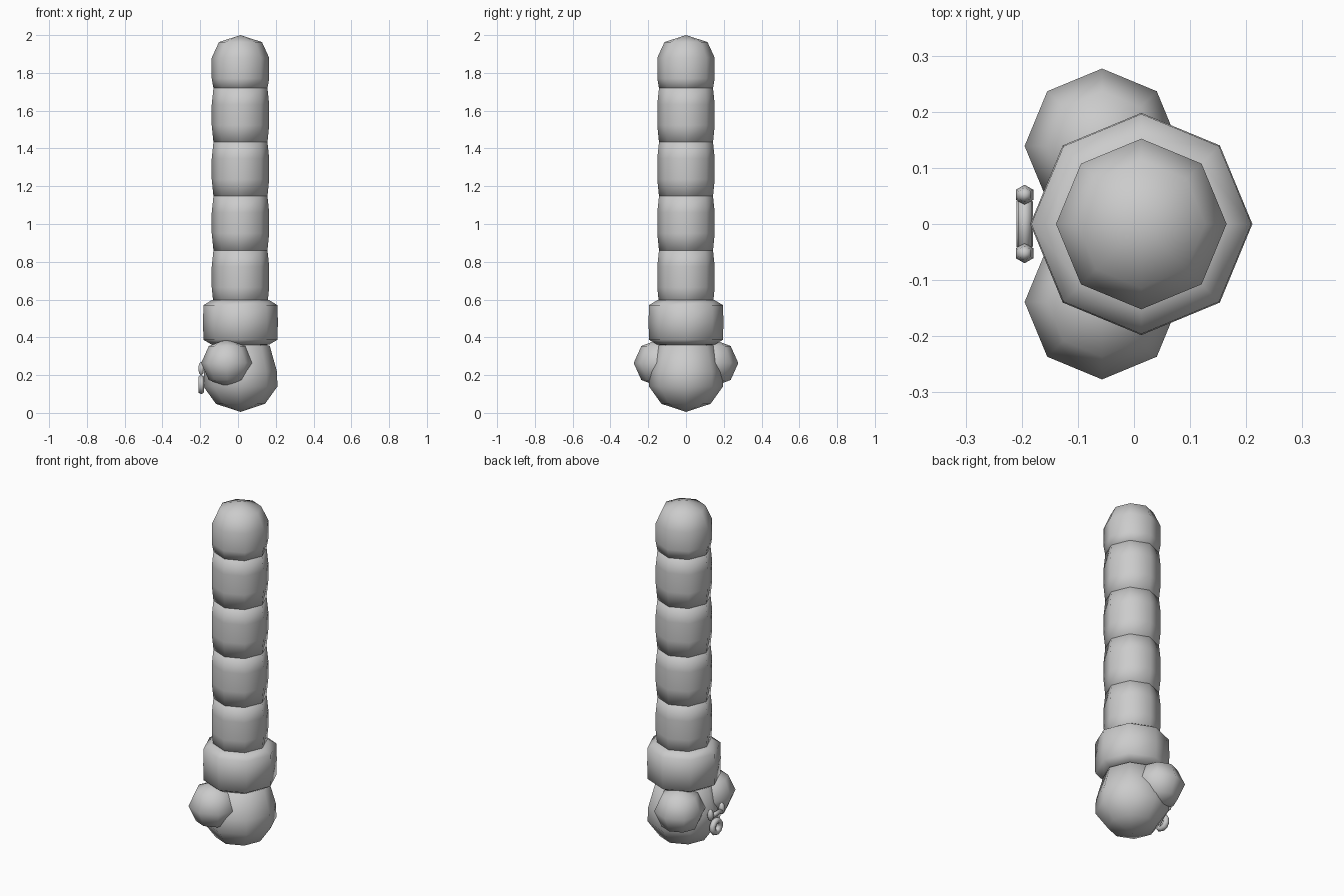
import bpy
import bmesh
from math import cos, sin, pi, radians
from mathutils import Matrix

cube = bpy.data.objects.get("Cube")
if cube:
    bpy.data.objects.remove(cube, do_unlink=True)

grey = bpy.data.materials.new("plain grey")
grey.use_nodes = True
GREY = (0.6, 0.6, 0.6, 1)
grey.diffuse_color = GREY
grey.node_tree.nodes["Principled BSDF"].inputs["Base Color"].default_value = GREY

AXIS_X = 0.013


def finish(name, bm):
    bmesh.ops.recalc_face_normals(bm, faces=bm.faces)
    mesh = bpy.data.meshes.new(name)
    bm.to_mesh(mesh)
    bm.free()
    mesh.materials.append(grey)
    mesh.shade_smooth()
    obj = bpy.data.objects.new(name, mesh)
    bpy.context.collection.objects.link(obj)
    return obj


def lathe(name, profile, sides=8):
    """Turn (radius, z) points, bottom to top, around the body axis."""
    bm = bmesh.new()
    rings = []
    for r, z in profile:
        count = sides if r else 1
        rings.append([bm.verts.new((AXIS_X + r * cos(2 * pi * i / sides),
                                    r * sin(2 * pi * i / sides), z))
                      for i in range(count)])
    for low, high in zip(rings, rings[1:]):
        for i in range(sides):
            j = (i + 1) % sides
            corners = [low[i % len(low)], low[j % len(low)],
                       high[j % len(high)], high[i % len(high)]]
            bm.faces.new(list(dict.fromkeys(corners)))
    return finish(name, bm)


def ball(name, place, size, segments=8, rings=4):
    bm = bmesh.new()
    bmesh.ops.create_uvsphere(bm, u_segments=segments, v_segments=rings, radius=1,
                              matrix=Matrix.Translation(place) @ Matrix.Diagonal((*size, 1)))
    return finish(name, bm)


# Head: a low, rounded ball
lathe("head", [(0, 0.005), (0.13, 0.048), (0.196, 0.14), (0.193, 0.22),
               (0.155, 0.355), (0, 0.40)])

# Collar around the neck
lathe("collar", [(0, 0.34), (0.153, 0.362), (0.196, 0.387), (0.198, 0.48),
                 (0.196, 0.57), (0.152, 0.597), (0, 0.61)])

# Long body: overlapping barrel segments, then a domed end
PITCH = 0.286
for i in range(4):
    base = 0.575 + i * PITCH
    lathe(f"body_segment_{i + 1}", [(0, base - 0.02), (0.143, base), (0.152, base + 0.09),
                                    (0.152, base + 0.20), (0.143, base + PITCH),
                                    (0, base + PITCH + 0.02)])
lathe("body_end", [(0, 1.70), (0.143, 1.719), (0.152, 1.77), (0.152, 1.88),
                   (0.114, 1.963), (0, 2.0)])

# Eyes, one on each side of the face
for side, y in (("front", -0.139), ("back", 0.139)):
    ball(f"{side}_eye", (-0.057, y, 0.264), (0.138, 0.138, 0.127))

# Face bar with a knob at each end
FACE_X = -0.195
bm = bmesh.new()
bmesh.ops.create_cone(bm, cap_ends=True, segments=6, radius1=0.014, radius2=0.014, depth=0.1,
                      matrix=Matrix.Translation((FACE_X, 0, 0.225))
                      @ Matrix.Rotation(radians(90), 4, "X"))
finish("face_bar", bm)
for side, y in (("front", -0.052), ("back", 0.052)):
    ball(f"{side}_bar_knob", (FACE_X, y, 0.235), (0.018, 0.018, 0.036), 6, 4)

# Ring hanging below the bar
bpy.ops.mesh.primitive_torus_add(location=(FACE_X, 0, 0.15), rotation=(0, radians(90), 0),
                                 major_segments=10, minor_segments=6,
                                 major_radius=0.034, minor_radius=0.017)
ring = bpy.context.object
ring.name = "face_ring"
ring.data.materials.append(grey)
ring.data.shade_smooth()
